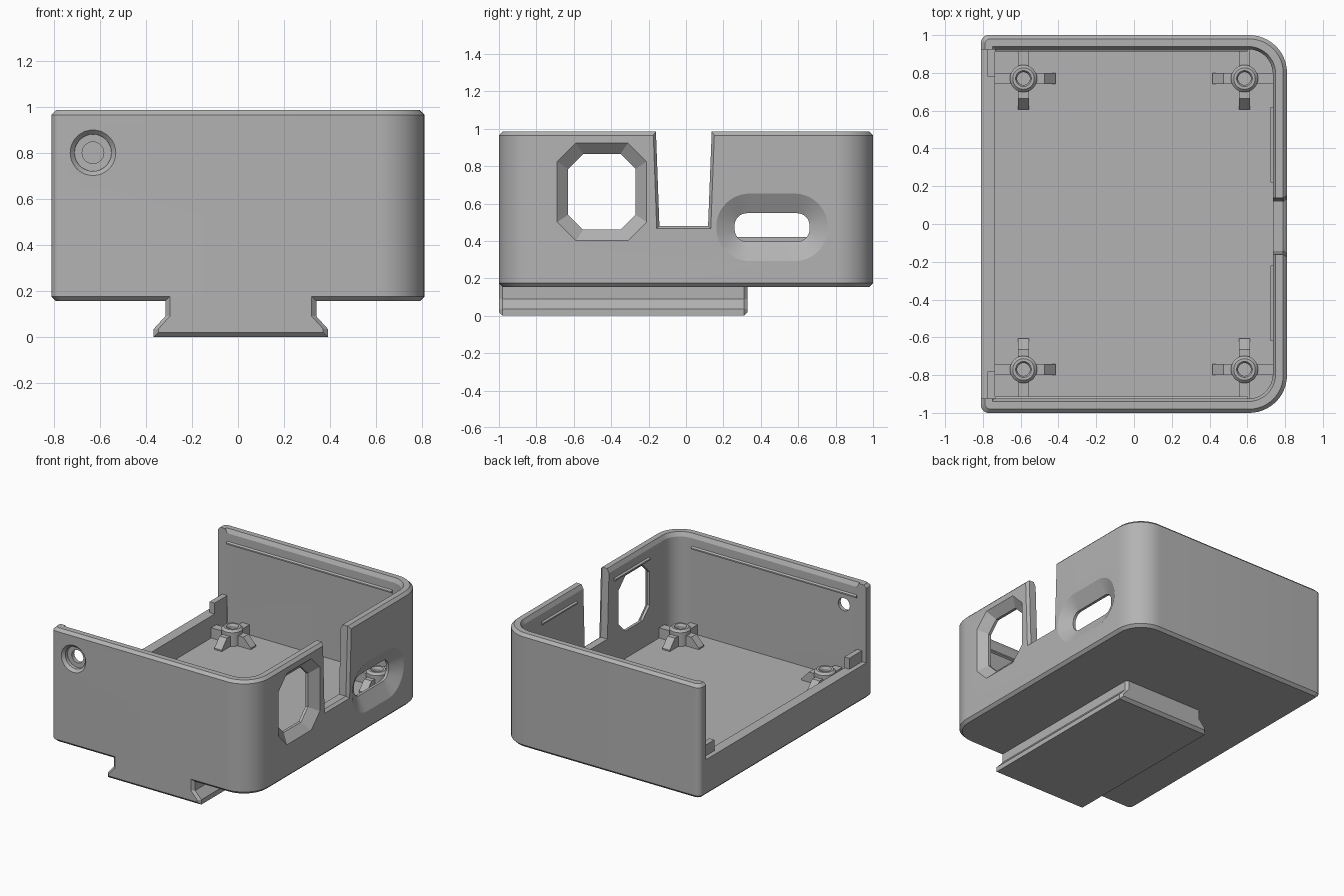
import bpy, bmesh, math

if "Cube" in bpy.data.objects:
    bpy.data.objects.remove(bpy.data.objects["Cube"])

grey = bpy.data.materials.new("grey_plastic")
grey.diffuse_color = (0.45, 0.45, 0.45, 1)
grey.use_nodes = True
grey.node_tree.nodes["Principled BSDF"].inputs["Base Color"].default_value = grey.diffuse_color


def outline(x0, x1, y0, y1, r_left, r_right, n=12):
    """Rounded rectangle, counter-clockwise, with own radii left and right."""
    pts = []
    for cx, cy, r, a in ((x1 - r_right, y1 - r_right, r_right, 0), (x0 + r_left, y1 - r_left, r_left, 90),
                         (x0 + r_left, y0 + r_left, r_left, 180), (x1 - r_right, y0 + r_right, r_right, 270)):
        for i in range(n + 1):
            t = math.radians(a + 90 * i / n)
            pts.append((cx + r * math.cos(t), cy + r * math.sin(t)))
    return pts


def loft(name, rings):
    """Closed solid through rings of equal point count."""
    bm = bmesh.new()
    rows = [[bm.verts.new(p) for p in ring] for ring in rings]
    n = len(rows[0])
    for a, b in zip(rows, rows[1:]):
        for i in range(n):
            bm.faces.new((a[i], a[(i + 1) % n], b[(i + 1) % n], b[i]))
    bm.faces.new(rows[0][::-1])
    bm.faces.new(rows[-1])
    bmesh.ops.recalc_face_normals(bm, faces=bm.faces)
    me = bpy.data.meshes.new(name)
    bm.to_mesh(me)
    bm.free()
    me.materials.append(grey)
    ob = bpy.data.objects.new(name, me)
    bpy.context.collection.objects.link(ob)
    return ob


def box(name, x0, x1, y0, y1, z0, z1):
    ring = ((x0, y0), (x1, y0), (x1, y1), (x0, y1))
    return loft(name, [[(x, y, z) for x, y in ring] for z in (z0, z1)])


def circle(cx, cy, r, n=32):
    return [(cx + r * math.cos(2 * math.pi * i / n), cy + r * math.sin(2 * math.pi * i / n)) for i in range(n)]


def cut(target, cutter):
    mod = target.modifiers.new("cut", 'BOOLEAN')
    mod.operation, mod.solver, mod.object = 'DIFFERENCE', 'EXACT', cutter
    bpy.context.view_layer.objects.active = target
    bpy.ops.object.modifier_apply(modifier=mod.name)
    bpy.data.objects.remove(cutter)


def smooth(ob):
    bpy.ops.object.select_all(action='DESELECT')
    ob.select_set(True)
    bpy.context.view_layer.objects.active = ob
    bpy.ops.object.shade_smooth_by_angle(angle=math.radians(25))


FLOOR, SILL, TOP = 0.26, 0.42, 0.985

# case body: chamfered shell, rounded on the right
shell = []
for z, d in ((0.155, 0.02), (0.175, 0), (0.965, 0), (TOP, 0.02)):
    shell.append([(x, y, z) for x, y in outline(-0.81 + d, 0.81 - d, -1 + d, 1 - d, 0.04 - d / 2, 0.2 - d)])
case = loft("case", shell)

# hollow inside with a bevelled rim
hollow = []
for z, d in ((FLOOR, 0), (0.955, 0), (TOP, 0.015), (1.1, 0.015)):
    hollow.append([(x, y, z) for x, y in outline(-0.735 - d, 0.735 + d, -0.925 - d, 0.925 + d, 0.005, 0.13 + d)])
cut(case, loft("hollow_cutter", hollow))

# open left side above the sill
cut(case, box("opening_cutter", -1, -0.7, -0.925, 0.925, SILL, 1.2))

# tapered cable notch in the right wall, flared at the outer face
notch = []
for x, d in ((0.6, 0), (0.79, 0), (0.82, 0.022)):
    notch.append([(x, -0.142 - d, 0.48 - d), (x, 0.118 + d, 0.48 - d),
                  (x, 0.142 + d, 1.1), (x, -0.165 - d, 1.1)])
cut(case, loft("notch_cutter", notch))


# flared ports in the right wall
def port(name, y0, y1, z0, z1, r, dy, dz, r_in, n):
    rings = []
    for x, k in ((0.6, 1), (0.755, 1), (0.811, 0)):
        rr = r_in if k else r
        rings.append([(x, y, z) for y, z in
                      outline(y0 + k * dy, y1 - k * dy, z0 + k * dz, z1 - k * dz, rr, rr, n)])
    cut(case, loft(name, rings))


port("octagon_port_cutter", -0.69, -0.21, 0.40, 0.925, 0.1, 0.06, 0.06, 0.08, 1)
port("slot_port_cutter", 0.16, 0.76, 0.29, 0.655, 0.18, 0.1, 0.107, 0.065, 12)

# countersunk screw hole in the front wall
hole = []
for y, r in ((-1.001, 0.1), (-0.98, 0.08), (-0.955, 0.08), (-0.954, 0.047), (-0.85, 0.047)):
    hole.append([(x, y, z) for x, z in circle(-0.63, 0.8, r)])
cut(case, loft("screw_hole_cutter", hole))
smooth(case)

# dovetail mounting rail underneath
rail = []
for y, d in ((-1, 0.02), (-0.98, 0), (0.31, 0), (0.33, 0.02)):
    half = [(0.378 - d, d), (0.378 - d, 0.035), (0.328 - d, 0.09), (0.328 - d, 0.176)]
    ring = [(0.012 + x, y, z) for x, z in half]
    rail.append(ring + [(0.012 - x, y, z) for x, z in half[::-1]])
loft("dovetail_rail", rail)

# snap beads along the inner walls
for s, side in ((1, "back"), (-1, "front")):
    bead = [(0.93, 0.87), (0.912, 0.88), (0.912, 0.89), (0.93, 0.9)]
    loft(side + "_snap_bead", [[(x, s * y, z) for y, z in bead] for x in (-0.735, 0.6)])
    loft(side + "_side_snap_bead", [[(y - 0.19, s * t, z) for y, z in bead] for t in (0.22, 0.62)])
    # lid stop tabs on the sill
    y0, y1 = sorted((s * 0.78, s * 0.93))
    box(side + "_lid_tab", -0.775, -0.735, y0, y1, SILL - 0.001, 0.5)

# screw bosses, each with four ribs
for sx in (-1, 1):
    for sy in (-1, 1):
        bx, by = sx * 0.585, sy * 0.77
        tag = ("left" if sx < 0 else "right") + ("_front" if sy < 0 else "_back")
        rings = [[(x, y, z) for x, y in circle(bx, by, r)] for r, z in
                 ((0.072, FLOOR - 0.01), (0.072, 0.36), (0.057, 0.375), (0.042, 0.375), (0.034, 0.36), (0.034, 0.27))]
        smooth(loft(tag + "_boss", rings))
        for dx, dy, reach in ((-sx, 0, 0.17), (0, -sy, 0.165), (sx, 0, 0.155), (0, sy, 0.16)):
            inner = dx == -sx and dx or dy == -sy and dy
            end = reach - 0.06 if inner else reach
            side = [(0.045, FLOOR - 0.01), (reach, FLOOR - 0.01), (reach, FLOOR + 0.01), (end, 0.335), (0.045, 0.335)]
            loft(tag + "_rib", [[(bx + dx * t - dy * w, by + dy * t + dx * w, z) for t, z in side]
                                for w in (-0.03, 0.03)])
